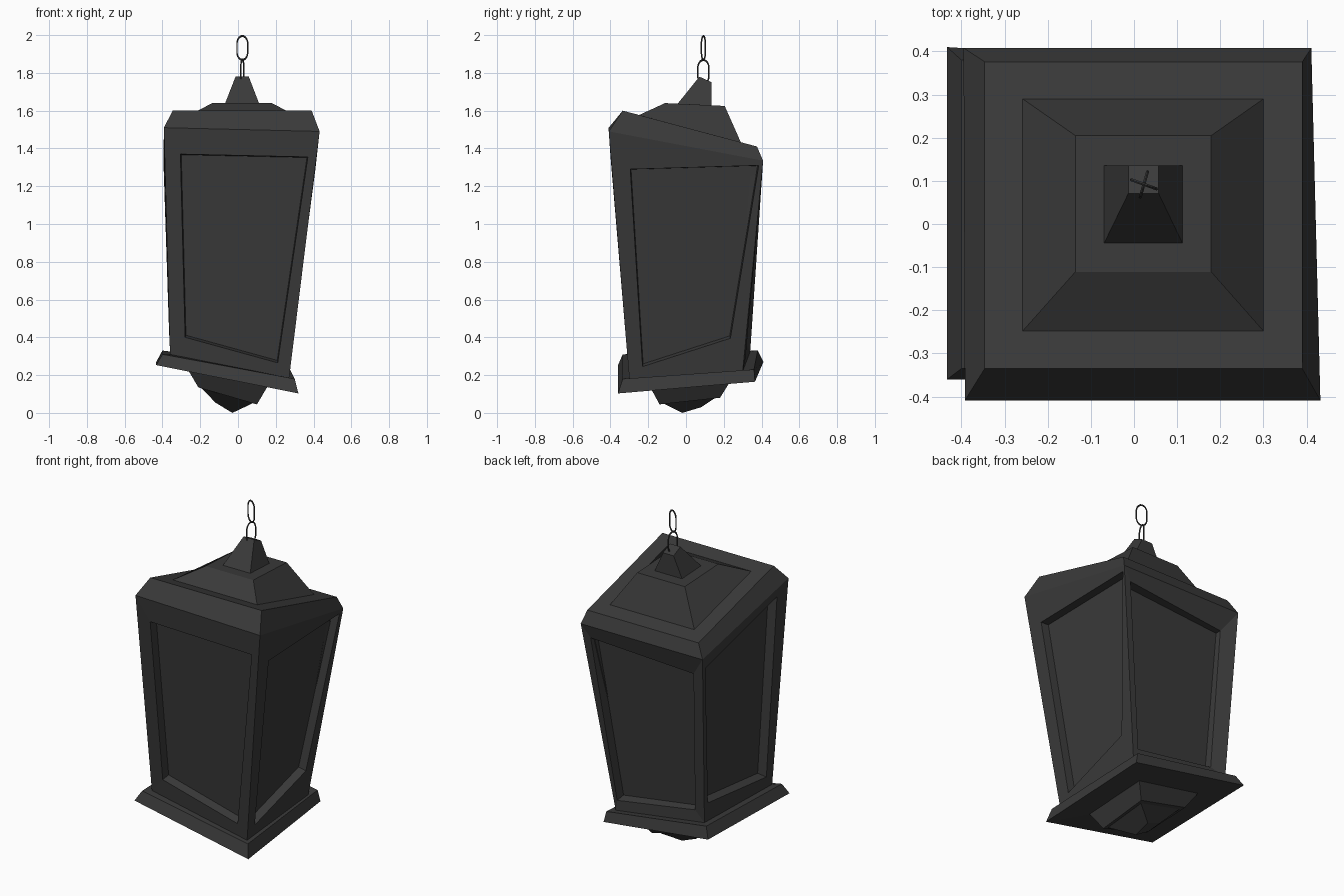
import bpy, bmesh, math
from mathutils import Vector, Matrix
from mathutils.geometry import normal

if "Cube" in bpy.data.objects:
    bpy.data.objects.remove(bpy.data.objects["Cube"])

iron = bpy.data.materials.new("dark_iron")
iron.diffuse_color = (0.042, 0.042, 0.042, 1)
iron.use_nodes = True
iron.node_tree.nodes["Principled BSDF"].inputs["Base Color"].default_value = iron.diffuse_color


def ring(x0, x1, y0, y1, z):
    """Four corners counter-clockwise from above: front left, front right, back right, back left."""
    return [Vector(p) for p in ((x0, y0, z[0]), (x1, y0, z[1]), (x1, y1, z[2]), (x0, y1, z[3]))]


def make_object(name, faces):
    bm = bmesh.new()
    for f in faces:
        bm.faces.new([bm.verts.new(p) for p in f])
    bmesh.ops.remove_doubles(bm, verts=bm.verts, dist=1e-5)
    me = bpy.data.meshes.new(name)
    bm.to_mesh(me)
    bm.free()
    me.materials.append(iron)
    ob = bpy.data.objects.new(name, me)
    bpy.context.collection.objects.link(ob)
    return ob


def bridge(a, b):
    return [[a[i], b[i], b[(i + 1) % 4], a[(i + 1) % 4]] for i in range(4)]


def loft(rings):
    """Side faces through rings listed from top to bottom."""
    return [f for a, b in zip(rings, rings[1:]) for f in bridge(a, b)]


# Shared edges: the eave and the foot of the body
eave = ring(-0.392, 0.432, -0.409, 0.408, (1.51, 1.49, 1.335, 1.335))
eave[2].x = 0.411
eave[3].x = -0.395
foot = ring(-0.36, 0.27, -0.30, 0.30, (0.31, 0.18, 0.22, 0.325))
foot[2].x = 0.255
foot[3].y = 0.34

# Crooked stepped roof
roof = [
    ring(-0.013, 0.057, 0.071, 0.136, (1.78, 1.78, 1.75, 1.75)),
    ring(-0.069, 0.112, -0.044, 0.136, (1.637, 1.637, 1.628, 1.628)),
    ring(-0.136, 0.179, -0.111, 0.205, (1.64, 1.64, 1.625, 1.625)),
    ring(-0.258, 0.30, -0.248, 0.29, (1.577, 1.577, 1.433, 1.433)),
    ring(-0.346, 0.39, -0.335, 0.376, (1.60, 1.60, 1.41, 1.41)),
    eave,
]
make_object("roof", [roof[0]] + loft(roof))

# Body with a recessed panel in each wall:
# each panel corner is (along the wall, z, extra set-back from the wall)
panels = [
    [(-0.305, 1.37, 0), (-0.28, 0.40, 0), (0.21, 0.265, 0), (0.37, 1.355, 0)],
    [(-0.295, 1.29, 0), (-0.23, 0.245, 0), (0.235, 0.395, 0), (0.385, 1.31, 0)],
    [(0.355, 1.26, 0), (0.235, 0.29, 0), (-0.28, 0.37, 0.02), (-0.305, 1.21, 0.04)],
    [(0.375, 1.27, 0), (0.315, 0.435, 0), (-0.245, 0.375, 0), (-0.30, 1.44, 0)],
]
depths = (0.05, 0.047, 0.055, 0.055)
walls = []
for i, wall in enumerate(bridge(eave, foot)):
    n = normal(wall)
    c = sum(wall, Vector()) / 4
    u = i % 2              # wall runs along x (0) or y (1)
    d = 1 - u              # depth axis
    if n[d] * c[d] < 0:
        n = -n
    rim = []
    for a, z, inset in panels[i]:
        p = Vector((0, 0, z))
        p[u] = a
        p[d] = c[d] - (n[u] * (a - c[u]) + n.z * (z - c.z)) / n[d] - math.copysign(inset, n[d])
        rim.append(p)
    # the recessed panel shrinks slightly towards its middle
    mid = sum(rim, Vector()) / 4
    back = [mid + (p - mid) * 0.985 - n * (depths[i] - k[2] * 0.6) for p, k in zip(rim, panels[i])]
    walls += bridge(wall, rim) + bridge(rim, back) + [back]
make_object("body", walls)

# Tilted base plate with the stepped pendant below
plate_top = ring(-0.40, 0.30, -0.335, 0.36, (0.31, 0.18, 0.23, 0.33))
plate_top[2].x = 0.275
plate_top[3].y = 0.38
plate_low = ring(-0.433, 0.32, -0.36, 0.365, (0.253, 0.103, 0.165, 0.27))
plate_low[2].x = 0.29
plate_low[3].y = 0.41
socket = ring(-0.26, 0.155, -0.19, 0.23, (0.22, 0.137, 0.16, 0.235))
make_object("base_plate", loft([foot, plate_top, plate_low, socket]))
pendant = [
    socket,
    ring(-0.21, 0.10, -0.14, 0.18, (0.135, 0.045, 0.08, 0.15)),
    ring(-0.19, 0.08, -0.125, 0.155, (0.128, 0.052, 0.08, 0.143)),
    ring(-0.12, -0.03, -0.02, 0.08, (0.055, 0.0, 0.03, 0.065)),
]
make_object("pendant", loft(pendant) + [pendant[-1][::-1]])


# Two oval chain links, crossing at right angles
def link(name, z, angle):
    bpy.ops.mesh.primitive_torus_add(major_segments=16, minor_segments=6,
                                     major_radius=0.031, minor_radius=0.004)
    ob = bpy.context.object
    ob.name = name
    ob.data.transform(Matrix.Rotation(math.pi / 2, 4, 'X') @ Matrix.Rotation(math.pi / 16, 4, 'Z'))
    for v in ob.data.vertices:
        v.co.z = v.co.z * 1.4 + math.copysign(0.02, v.co.z)
    ob.data.transform(Matrix.Translation((0.023, 0.092, z)) @ Matrix.Rotation(math.radians(angle), 4, 'Z'))
    ob.data.materials.append(iron)


link("upper_link", 1.932, -20)
link("lower_link", 1.805, 74)
